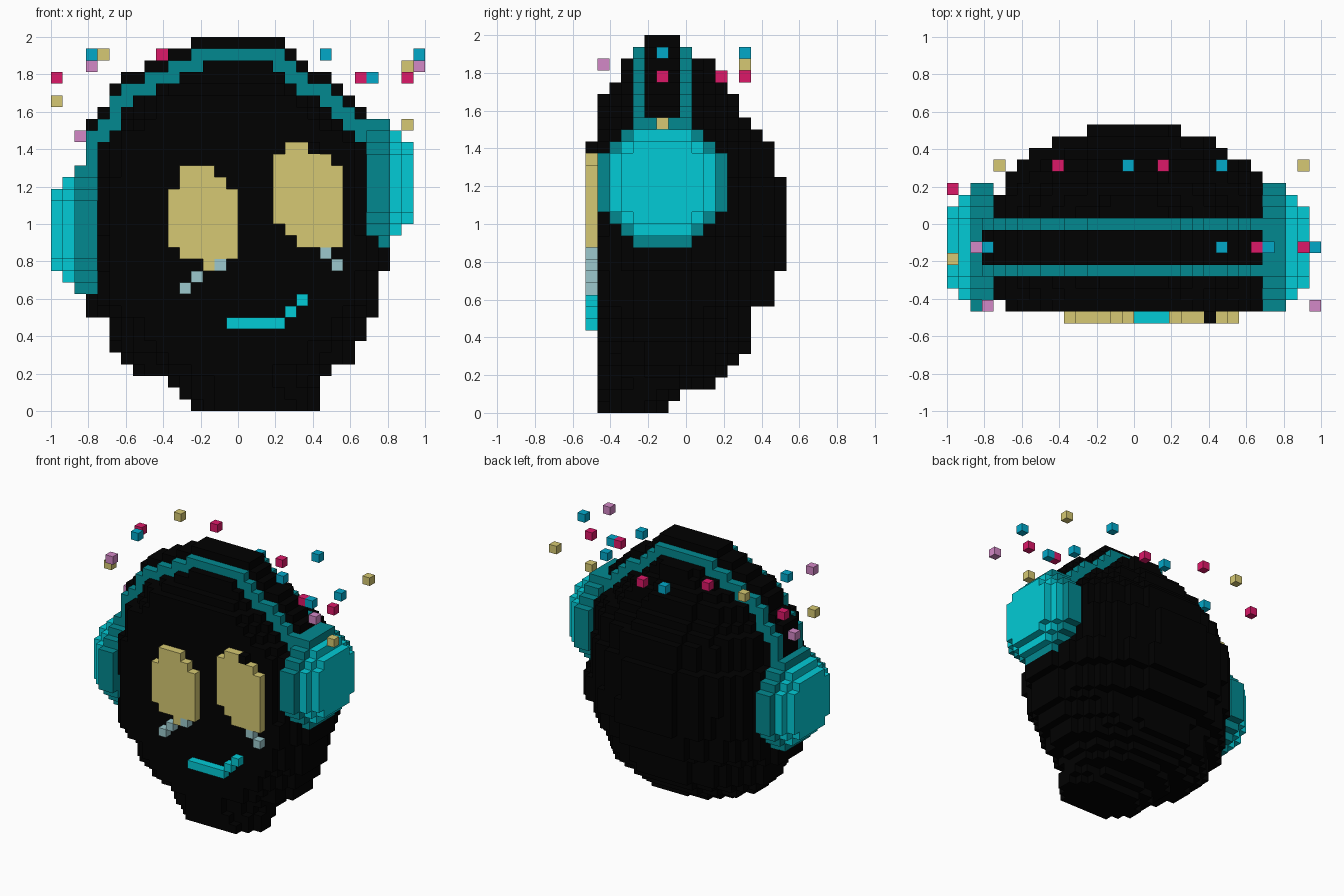
import bpy, bmesh, math

cube = bpy.data.objects.get("Cube")
if cube:
    bpy.data.objects.remove(cube, do_unlink=True)

V = 0.0625                       # edge of one block
ORIGIN = (-1.0, -0.53125, 0.0)   # corner of block (0, 0, 0)


def material(name, rgb):
    lin = [(c / 255 / 12.92) if c < 11 else ((c / 255 + 0.055) / 1.055) ** 2.4 for c in rgb]
    m = bpy.data.materials.new(name)
    m.use_nodes = True
    m.diffuse_color = (*lin, 1)
    bsdf = m.node_tree.nodes["Principled BSDF"]
    bsdf.inputs["Base Color"].default_value = (*lin, 1)
    bsdf.inputs["Roughness"].default_value = 0.8
    return m


BLACK = material("black", (1, 1, 1))
CYAN = material("bright_cyan", (2, 203, 214))
TEAL = material("dark_teal", (2, 137, 144))
SAND = material("sand_yellow", (214, 201, 115))
TEAR = material("pale_blue_grey", (156, 201, 205))
PINK = material("crimson", (220, 24, 104))
BLUE = material("sea_blue", (2, 168, 201))
LILAC = material("lilac", (212, 136, 199))

# Corner offsets of each block side, counter-clockwise seen from outside
SIDES = {
    (1, 0, 0): ((1, 0, 0), (1, 1, 0), (1, 1, 1), (1, 0, 1)),
    (-1, 0, 0): ((0, 0, 0), (0, 0, 1), (0, 1, 1), (0, 1, 0)),
    (0, 1, 0): ((0, 1, 0), (0, 1, 1), (1, 1, 1), (1, 1, 0)),
    (0, -1, 0): ((0, 0, 0), (1, 0, 0), (1, 0, 1), (0, 0, 1)),
    (0, 0, 1): ((0, 0, 1), (1, 0, 1), (1, 1, 1), (0, 1, 1)),
    (0, 0, -1): ((0, 0, 0), (0, 1, 0), (1, 1, 0), (1, 0, 0)),
}


def blocks(name, cells, mat):
    """Object made of the outer faces of a set of grid cells."""
    cells = set(cells)
    bm = bmesh.new()
    verts = {}

    def vert(p):
        if p not in verts:
            verts[p] = bm.verts.new([o + V * c for o, c in zip(ORIGIN, p)])
        return verts[p]

    for c in sorted(cells):
        for d, corners in SIDES.items():
            if tuple(a + b for a, b in zip(c, d)) not in cells:
                bm.faces.new([vert(tuple(a + b for a, b in zip(c, q))) for q in corners])
    me = bpy.data.meshes.new(name)
    bm.to_mesh(me)
    bm.free()
    me.materials.append(mat)
    ob = bpy.data.objects.new(name, me)
    bpy.context.collection.objects.link(ob)


# Earcups: stepped round discs
def disc(i, k0, n):
    return {(i, 6 + b, k0 + c) for b in range(-n, n + 1) for c in range(-n, n + 1)
            if b * b + c * c < (n + 0.5) ** 2 + 1}


cushions = set()
for side, xs, k0 in (("left", (27, 28, 29, 30), 19), ("right", (3, 2, 1, 0), 15)):
    cushion = disc(xs[0], k0, 5) | disc(xs[1], k0, 5)
    cushions |= cushion
    blocks(side + "_earcup_cushion", cushion, TEAL)
    blocks(side + "_earcup_shell", disc(xs[2], k0, 4) | disc(xs[3], k0, 3), CYAN)

# Head: rows up to a given height share (row_end, x_start, x_end, y_front, y_back)
HEAD_ROWS = [
    (1, 12, 23, 1, 7), (2, 11, 23, 1, 8), (3, 10, 23, 1, 11), (4, 7, 24, 1, 12),
    (5, 6, 26, 1, 13), (6, 5, 26, 1, 14), (8, 5, 27, 1, 14), (9, 3, 28, 1, 14),
    (12, 3, 28, 1, 16), (15, 3, 29, 1, 17), (20, 3, 28, 1, 17), (23, 4, 28, 1, 16),
    (24, 4, 27, 1, 15), (25, 5, 26, 1, 14), (26, 6, 25, 1, 13), (27, 6, 24, 1, 13),
    (28, 8, 22, 2, 12), (29, 10, 21, 3, 11), (30, 12, 20, 3, 11),
]
head = set()
row = 0
for end, x0, x1, front, back in HEAD_ROWS:
    mid = min(6, (front + back - 1) / 2)          # widest y layer
    r_back = back - mid - 0.5
    for k in range(row, end):
        centre, half = (x0 + x1) / 2, (x1 - x0) / 2
        # the flat face is rounded off towards the chin and the crown
        r_front = min(8.5, r_back if k >= 20 else mid - front + 0.5 + 0.5 * max(0, k - 3))
        for j in range(front, back):
            t = (j - mid) / (r_front if j < mid else r_back)
            w = half * math.sqrt(max(0.0, 1 - t * t))
            head |= {(i, j, k) for i in range(x0, x1) if abs(i + 0.5 - centre) <= w}
    row = end

# Headband: height of the arc for every column, from one earcup to the other
ARC = [23, 24, 26, 27, 27, 28, 28, 29, 29] + [30] * 8 + [29, 28, 27, 27, 26, 25, 24]
band, pad = set(), set()
for n, top in enumerate(ARC):
    i = n + 3
    lower = min(ARC[n - 1] if n else 20, ARC[n + 1] if n + 1 < len(ARC) else 23)
    for k in range(min(top, lower), top + 1):
        band |= {(i, 4, k), (i, 8, k)}
    pad |= {(i, j, k) for j in (5, 6, 7) for k in range(min(top, lower) - 1, top + 2)}
blocks("head", head - band - cushions, BLACK)
blocks("headband_rails", band - cushions, TEAL)
blocks("headband_pad", pad - head - cushions, BLACK)


# Face: raised rows of blocks (row_start, row_end, x_start, x_end), ends excluded
def raised(name, rows, mat):
    blocks(name, {(i, 0, k) for k0, k1, x0, x1 in rows
                  for k in range(k0, k1) for i in range(x0, x1)}, mat)


raised("right_eye", [(20, 21, 11, 14), (19, 20, 11, 15), (14, 19, 10, 16),
                     (13, 14, 11, 16), (12, 13, 13, 14)], SAND)
raised("left_eye", [(22, 23, 20, 22), (21, 22, 19, 24), (16, 21, 19, 25),
                    (15, 16, 20, 25), (14, 15, 21, 25)], SAND)
raised("left_eyelash", [(22, 23, 22, 23)], BLACK)
raised("right_tears", [(12, 13, 14, 15), (11, 12, 12, 13), (10, 11, 11, 12)], TEAR)
raised("left_tears", [(13, 14, 23, 24), (12, 13, 24, 25)], TEAR)
raised("mouth", [(7, 8, 15, 20), (8, 9, 20, 21), (9, 10, 21, 22)], CYAN)

# Confetti floating around the head
blocks("blue_confetti", [(3, 6, 30), (23, 6, 30), (23, 13, 30), (15, 13, 28),
                         (27, 6, 28), (31, 6, 30)], BLUE)
blocks("crimson_confetti", [(0, 11, 28), (9, 13, 30), (18, 13, 28),
                            (26, 6, 28), (30, 6, 28)], PINK)
blocks("yellow_confetti", [(4, 13, 30), (0, 5, 26), (30, 13, 29), (30, 6, 24)], SAND)
blocks("lilac_confetti", [(3, 1, 29), (2, 6, 23), (31, 1, 29)], LILAC)
